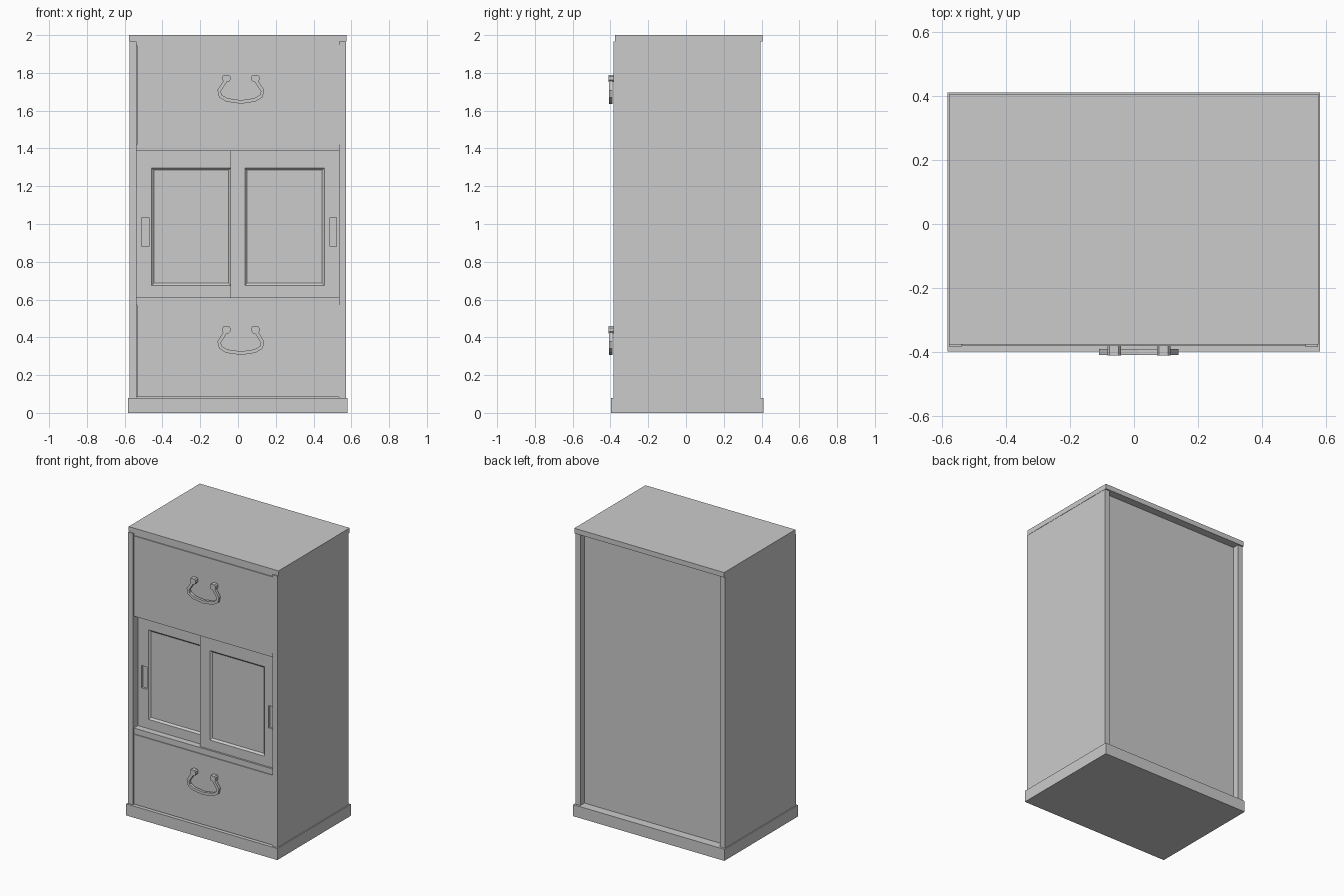
import bpy
import bmesh
from mathutils import Vector

cube = bpy.data.objects.get("Cube")
if cube:
    bpy.data.objects.remove(cube, do_unlink=True)

# One plain grey for the whole cabinet
grey = bpy.data.materials.new("plain_grey")
grey.use_nodes = True
colour = (0.6, 0.6, 0.6, 1)
grey.diffuse_color = colour
grey.node_tree.nodes["Principled BSDF"].inputs["Base Color"].default_value = colour


def finish(name, bm):
    bmesh.ops.recalc_face_normals(bm, faces=bm.faces)
    mesh = bpy.data.meshes.new(name)
    bm.to_mesh(mesh)
    bm.free()
    mesh.materials.append(grey)
    obj = bpy.data.objects.new(name, mesh)
    bpy.context.collection.objects.link(obj)
    return obj


def box_into(bm, x, y, z):
    verts = bmesh.ops.create_cube(bm, size=1)["verts"]
    for v in verts:
        v.co = [lo + (c + 0.5) * (hi - lo) for c, (lo, hi) in zip(v.co, (x, y, z))]


def box(name, x, y, z):
    bm = bmesh.new()
    box_into(bm, x, y, z)
    return finish(name, bm)


def cut(obj, cutter):
    mod = obj.modifiers.new("recess", "BOOLEAN")
    mod.operation = "DIFFERENCE"
    mod.solver = "EXACT"
    mod.object = cutter
    cutter.hide_render = True
    cutter.hide_viewport = True
    cutter.hide_set(True)


# Carcass
box("plinth", (-0.582, 0.58), (-0.397, 0.41), (0, 0.08))
box("top_board", (-0.577, 0.575), (-0.376, 0.405), (1.965, 2))
for side, x in (("right", (-0.575, -0.538)), ("left", (0.535, 0.573))):
    box(side + "_side_panel", x, (-0.384, 0.395), (0.08, 1.965))
inner = (-0.538, 0.535)
box("back_panel", inner, (0.335, 0.35), (0.08, 1.965))
for name, z in (("lower", (0.57, 0.61)), ("upper", (1.387, 1.42)), ("top", (1.945, 1.965))):
    box(name + "_rail", inner, (-0.374, 0.335), z)


# Sliding doors with a chamfered sunken panel and a finger pull slot
def sliding_door(name, x, front, panel_x, pull_x):
    bm = bmesh.new()
    box_into(bm, x, (front, front + 0.03), (0.61, 1.387))
    door = finish(name, bm)

    bm = bmesh.new()
    rings = []
    for y, shrink in ((front - 0.01, 0), (front, 0), (front + 0.012, 0.012)):
        x0, x1 = panel_x[0] + shrink, panel_x[1] - shrink
        z0, z1 = 0.675 + shrink, 1.297 - shrink
        rings.append([bm.verts.new(p) for p in
                      ((x0, y, z0), (x1, y, z0), (x1, y, z1), (x0, y, z1))])
    for a, b in zip(rings, rings[1:]):
        for i in range(4):
            j = (i + 1) % 4
            bm.faces.new((a[i], a[j], b[j], b[i]))
    bm.faces.new(rings[0])
    bm.faces.new(rings[-1])
    cut(door, finish(name + "_panel_cutter", bm))
    cut(door, box(name + "_pull_cutter", pull_x, (front - 0.01, front + 0.015), (0.88, 1.035)))


sliding_door("right_sliding_door", (-0.538, 0.045), -0.33, (-0.457, -0.038), (-0.51, -0.47))
sliding_door("left_sliding_door", (-0.04, 0.535), -0.361, (0.036, 0.457), (0.488, 0.522))


# Drawer handles: two octagonal posts and a drooping bail
def handle(name, z):
    centre = 0.015
    bm = bmesh.new()
    for s in (-1, 1):
        post = [(-0.012, -0.019), (0.012, -0.019), (0.021, -0.008), (0.021, 0.01),
                (0.014, 0.019), (-0.014, 0.019), (-0.021, 0.01), (-0.021, -0.008)]
        rings = [[bm.verts.new((centre + s * (0.077 - px), y, z + pz)) for px, pz in post]
                 for y in (-0.37, -0.41)]
        for i in range(8):
            j = (i + 1) % 8
            bm.faces.new((rings[0][i], rings[0][j], rings[1][j], rings[1][i]))
        for ring in rings:
            bm.faces.new(ring)

    half = [(0.08, -0.01), (0.115, -0.065), (0.108, -0.093), (0.075, -0.113)]
    path = [(-x, d) for x, d in half] + [(0, -0.124)] + half[::-1]
    path = [Vector((centre + x, -0.399, z + d)) for x, d in path]
    depth = Vector((0, 0.009, 0))
    sections = []
    for i, p in enumerate(path):
        along = (path[min(i + 1, len(path) - 1)] - path[max(i - 1, 0)]).normalized()
        across = along.cross(Vector((0, 1, 0))) * 0.0095
        sections.append([bm.verts.new(p + a * across + d * depth)
                         for a, d in ((-1, -1), (1, -1), (1, 1), (-1, 1))])
    for a, b in zip(sections, sections[1:]):
        for i in range(4):
            j = (i + 1) % 4
            bm.faces.new((a[i], a[j], b[j], b[i]))
    bm.faces.new(sections[0])
    bm.faces.new(sections[-1])
    finish(name, bm)


# Drawers
for name, z, grip in (("lower", (0.085, 0.57), 0.44), ("upper", (1.42, 1.948), 1.77)):
    box(name + "_drawer", (-0.534, 0.534), (-0.38, 0.3), z)
    handle(name + "_drawer_handle", grip)
